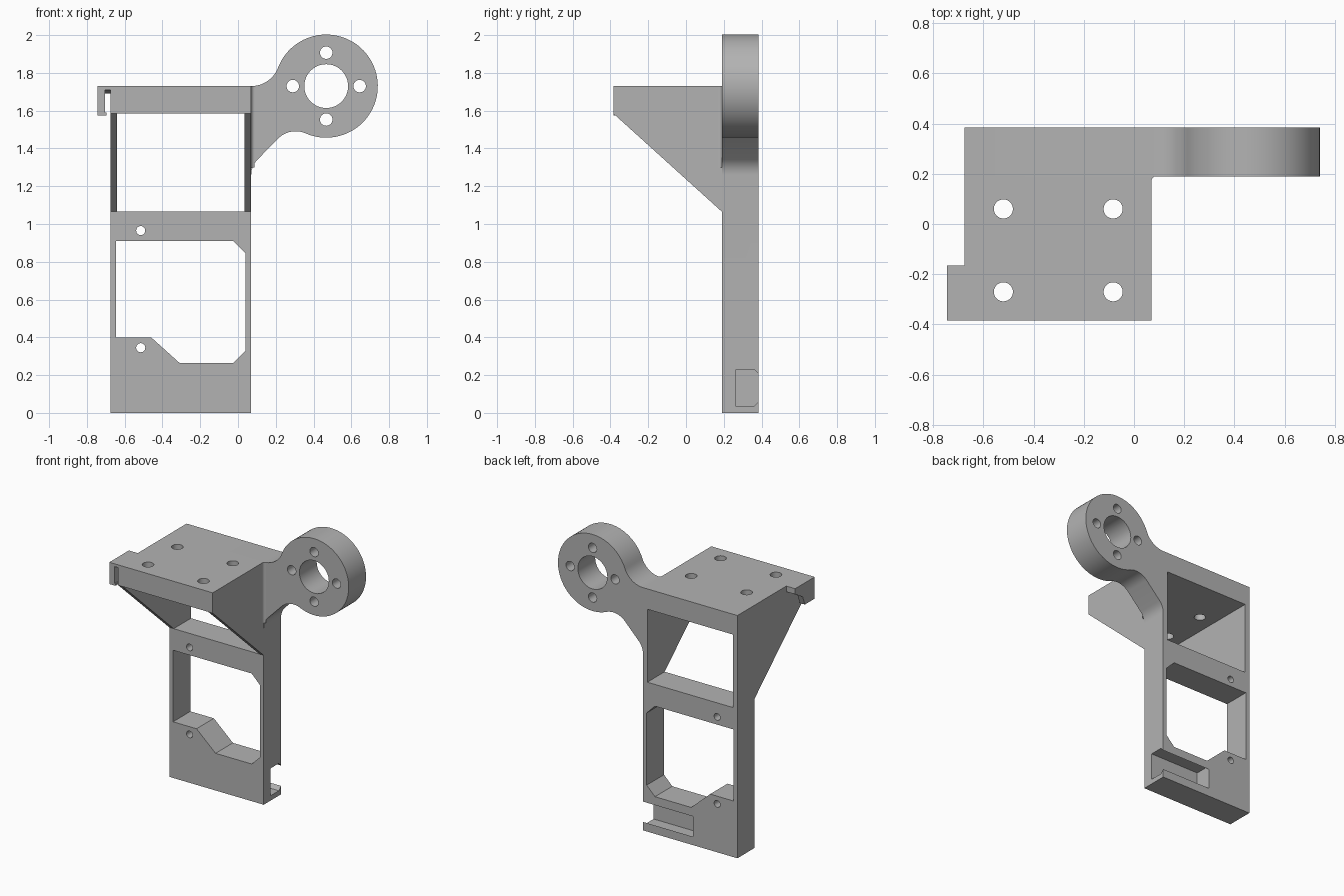
import bpy, bmesh
from math import cos, sin, radians, hypot, atan2, degrees
from mathutils import Vector

cube = bpy.data.objects.get("Cube")
if cube:
    bpy.data.objects.remove(cube, do_unlink=True)

grey = bpy.data.materials.new("plain grey")
grey.use_nodes = True
grey.diffuse_color = (0.45, 0.45, 0.45, 1)
grey.node_tree.nodes["Principled BSDF"].inputs["Base Color"].default_value = grey.diffuse_color


def prism(name, profile, axis, low, high):
    """Extrude a 2D profile along an axis; profile pairs are the other two axes in order."""
    def place(p, d):
        c = list(p)
        c.insert("xyz".index(axis), d)
        return Vector(c)
    bm = bmesh.new()
    base = bm.faces.new([bm.verts.new(place(p, low)) for p in profile])
    grown = bmesh.ops.extrude_face_region(bm, geom=[base])["geom"]
    shift = place((0, 0), high - low)
    bmesh.ops.translate(bm, vec=shift, verts=[v for v in grown if isinstance(v, bmesh.types.BMVert)])
    bmesh.ops.recalc_face_normals(bm, faces=bm.faces)
    mesh = bpy.data.meshes.new(name)
    bm.to_mesh(mesh)
    bm.free()
    mesh.materials.append(grey)
    obj = bpy.data.objects.new(name, mesh)
    bpy.context.collection.objects.link(obj)
    return obj


def rect(a0, a1, b0, b1):
    return [(a0, b0), (a1, b0), (a1, b1), (a0, b1)]


def arc(center, r, start, end, steps=12):
    angles = [radians(start + (end - start) * i / steps) for i in range(steps + 1)]
    return [(center[0] + r * cos(a), center[1] + r * sin(a)) for a in angles]


def circle(center, r, steps=32):
    return arc(center, r, 0, 360, steps)[:-1]


def activate(obj):
    bpy.ops.object.select_all(action="DESELECT")
    obj.select_set(True)
    bpy.context.view_layer.objects.active = obj


def cut(obj, profiles, axis, low, high):
    activate(obj)
    for profile in profiles:
        cutter = prism("cutter", profile, axis, low, high)
        cutter.hide_render = True
        mod = obj.modifiers.new("cut", "BOOLEAN")
        mod.operation, mod.solver, mod.object = "DIFFERENCE", "EXACT", cutter
        bpy.ops.object.modifier_apply(modifier=mod.name)
        bpy.data.objects.remove(cutter, do_unlink=True)


# Main dimensions
LEFT, RIGHT, WALL = -0.675, 0.07, 0.035
FRONT, MID, BACK = -0.385, 0.19, 0.385
TOP, UNDER, SILL = 1.73, 1.585, 1.065
ring, R = (0.467, TOP), 0.273

# Back frame with the ring arm in one outline
upper_r = ((ring[0] - RIGHT) ** 2 - R ** 2) / (2 * R)
upper = (RIGHT, TOP + upper_r)
lower = (0.305, 1.36)
lower_r = hypot(ring[0] - lower[0], ring[1] - lower[1]) - R
up_ang = degrees(atan2(upper[1] - ring[1], upper[0] - ring[0]))
low_ang = degrees(atan2(lower[1] - ring[1], lower[0] - ring[0]))
outline = [(LEFT, 0), (RIGHT, 0)]
outline += arc((0.185, 1.26), 0.115, 180, 135, 8)
outline += arc(lower, lower_r, 135, low_ang + 180, 12)
outline += arc(ring, R, low_ang, up_ang, 64)[1:]
outline += arc(upper, upper_r, up_ang - 180, -90, 14)[1:]
outline += [(LEFT, TOP)]
frame = prism("back_frame", outline, "y", MID, BACK)

# Windows, screw holes and ring bores
lower_window = [(-0.645, 0.40), (-0.46, 0.40), (-0.31, 0.265), (-0.025, 0.265),
                (0.04, 0.33), (0.04, 0.845), (-0.025, 0.91), (-0.645, 0.91)]
openings = [rect(LEFT + WALL, RIGHT - WALL, SILL, UNDER), lower_window, circle(ring, 0.116, 48)]
openings += [circle((-0.515, z), 0.024) for z in (0.345, 0.965)]
openings += [circle((ring[0] + 0.177 * dx, ring[1] + 0.177 * dz), 0.033)
             for dx, dz in ((1, 0), (-1, 0), (0, 1), (0, -1))]
cut(frame, openings, "y", MID - 0.1, BACK + 0.1)

# Lipped pocket low on the back, open to the left side
pocket = [(0.265, 0.035), (0.36, 0.035), (BACK, 0.06), (0.45, 0.06),
          (0.45, 0.205), (BACK, 0.205), (0.36, 0.23), (0.265, 0.23)]
cut(frame, [pocket], "x", -0.325, RIGHT + 0.1)

# Top deck with four mounting holes
deck = prism("top_deck", rect(LEFT, RIGHT, FRONT, MID), "z", UNDER, TOP)
cut(deck, [circle((x, y), 0.038) for x in (-0.52, -0.083) for y in (-0.27, 0.06)],
    "z", UNDER - 0.1, TOP + 0.1)

# Side gussets
for name, x in (("right_gusset", LEFT), ("left_gusset", RIGHT - WALL)):
    prism(name, [(FRONT, UNDER), (MID, SILL), (MID, UNDER)], "x", x, x + WALL)

# Fillet where the arm meets the left gusset
prism("arm_fillet", [(RIGHT, MID)] + arc((RIGHT + 0.018, MID - 0.018), 0.018, 90, 180, 6),
      "z", 1.3, TOP)

# Clip hanging off the front right edge of the deck
edge = -0.165
prism("clip_bridge", [(FRONT, 1.71), (edge, 1.69), (edge, TOP), (FRONT, TOP)],
      "x", -0.705, LEFT)
prism("clip_lip", [(FRONT, 1.575), (-0.275, 1.575), (-0.25, 1.64), (edge, 1.69),
                   (edge, TOP), (FRONT, TOP)], "x", -0.745, -0.705)
prism("clip_hook", rect(FRONT, -0.275, 1.575, 1.59), "x", -0.705, -0.697)

# Smooth the round walls, keep hard edges
for obj in list(bpy.context.collection.objects):
    if obj.type == "MESH" and grey.name in obj.data.materials:
        activate(obj)
        bpy.ops.object.shade_smooth_by_angle(angle=radians(30))
